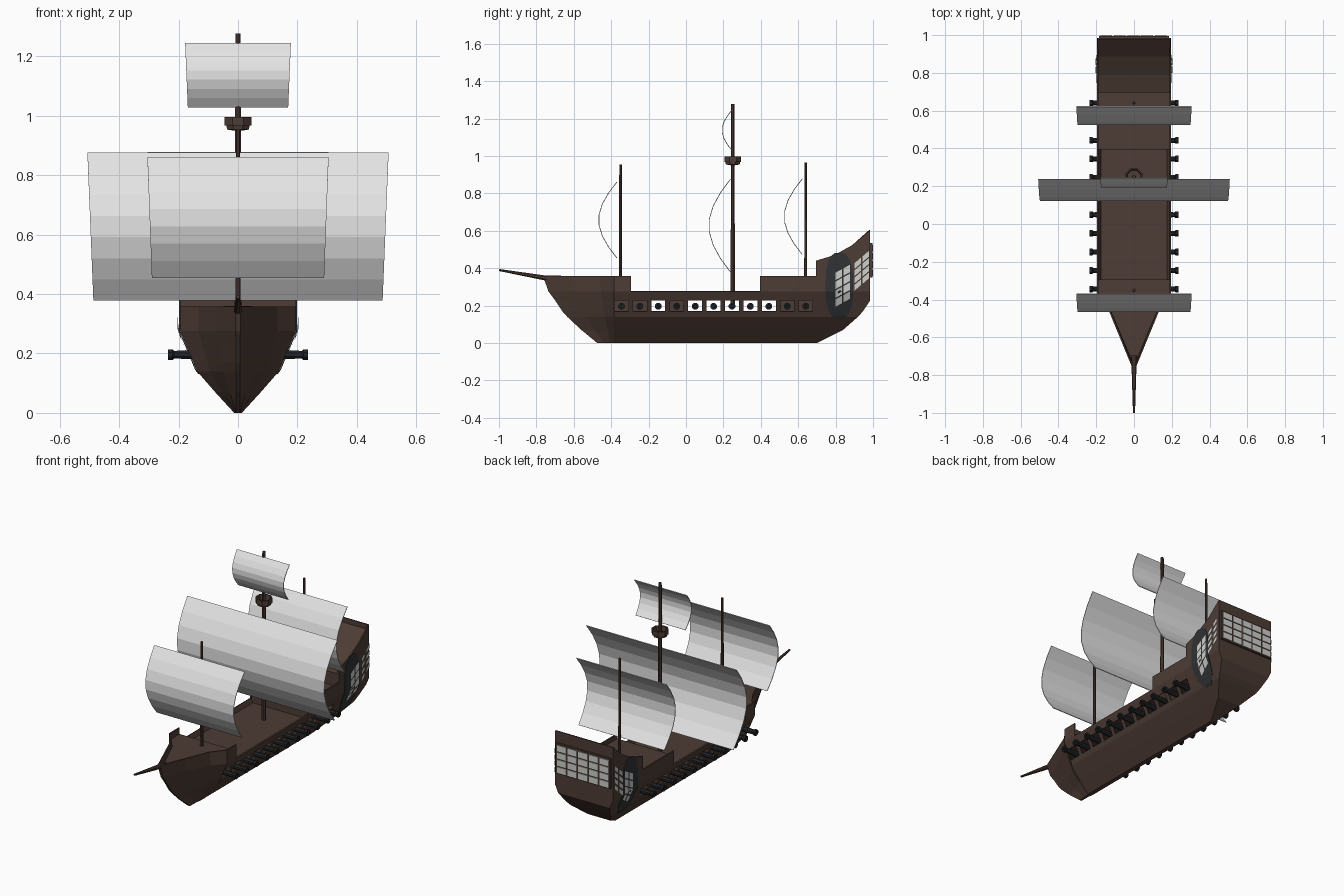
import bpy, bmesh, math
from mathutils import Vector, Matrix

if "Cube" in bpy.data.objects:
    bpy.data.objects.remove(bpy.data.objects["Cube"])


def material(name, rgb):
    m = bpy.data.materials.new(name)
    m.diffuse_color = (*rgb, 1)
    m.use_nodes = True
    m.node_tree.nodes["Principled BSDF"].inputs["Base Color"].default_value = m.diffuse_color
    return m


WOOD = material("dark wood", (0.075, 0.045, 0.035))
SAIL = material("sail cloth", (0.78, 0.78, 0.78))
IRON = material("black iron", (0.016, 0.018, 0.021))
SLATE = material("slate gallery", (0.03, 0.032, 0.034))
PANE = material("window pane", (0.62, 0.62, 0.60))


def finish(name, bm, mat, thickness=0, offset=-1):
    bmesh.ops.remove_doubles(bm, verts=bm.verts, dist=1e-5)
    bmesh.ops.recalc_face_normals(bm, faces=bm.faces)
    me = bpy.data.meshes.new(name)
    bm.to_mesh(me)
    bm.free()
    me.materials.append(mat)
    ob = bpy.data.objects.new(name, me)
    bpy.context.collection.objects.link(ob)
    if thickness:
        mod = ob.modifiers.new("thickness", "SOLIDIFY")
        mod.thickness, mod.offset = thickness, offset
    return ob


def quad(bm, *pts):
    bm.faces.new([bm.verts.new(p) for p in pts])


def box(bm, lo, hi):
    size = [b - a for a, b in zip(lo, hi)]
    mid = [(a + b) / 2 for a, b in zip(lo, hi)]
    bmesh.ops.create_cube(bm, size=1, matrix=Matrix.Translation(mid) @ Matrix.Diagonal((*size, 1)))


def lathe(bm, profile, start, axis, n=8):
    """Revolve (distance, radius) pairs around an axis from a start point."""
    rot = Vector((0, 0, 1)).rotation_difference(Vector(axis).normalized())
    rings = []
    for d, r in profile:
        rings.append([bm.verts.new(Vector(start) + rot @ Vector((
            r * math.cos(math.tau * (k + .5) / n), r * math.sin(math.tau * (k + .5) / n), d)))
            for k in range(n)])
    for a, b in zip(rings, rings[1:]):
        for k in range(n):
            bm.faces.new((a[k], a[(k + 1) % n], b[(k + 1) % n], b[k]))
    bm.faces.new(rings[0])
    bm.faces.new(rings[-1])


# Hull lines: height, half width, stem y, stern y
LEVELS = [(0, .013, -.475, .70), (.07, .077, -.56, .84), (.14, .138, -.635, .92),
          (.168, .150, -.66, .945), (.228, .175, -.70, .985), (.275, .195, -.735, .985),
          (.358, .195, -.765, .985), (.44, .195, -.765, .985)]
PORTS = [-.345 + .0985 * i for i in range(11)]
SHOULDER, POOP = -.385, .695


def half_width(z):
    for (z0, w0, *_), (z1, w1, *_) in zip(LEVELS, LEVELS[1:]):
        if z <= z1:
            return w0 + (w1 - w0) * (z - z0) / (z1 - z0)
    return .195


# Columns: ("bow", t, width factor), ("mid", y), ("stern", t, rail height)
cols = [("bow", 1, .04), ("bow", .6, .36), ("bow", .2, .68), ("mid", SHOULDER)]
mids = sorted([p + s * .037 for p in PORTS for s in (-1, 1)] + [-.295, .395, POOP])
cols += [("mid", y) for y in mids]
cols += [("stern", 1 / 3, .469), ("stern", 2 / 3, .523), ("stern", 1, .603)]


def hull_point(level, col, side):
    z, w, stem, stern = LEVELS[level]
    if col[0] == "bow":
        return (side * max(w * col[2], .007), SHOULDER + (stem - SHOULDER) * col[1], z)
    if col[0] == "mid":
        return (side * w, col[1], z)
    return (side * w, POOP + (stern - POOP) * col[1], col[2] if level == 7 else z)


bm = bmesh.new()
last = len(cols) - 1
for lv in range(7):
    for side in (-1, 1):
        for c in range(last):
            a, b = (hull_point(5, cols[k], 1)[1] for k in (c, c + 1))
            mid = (a + b) / 2
            if lv == 3 and any(abs(mid - p) < .005 for p in PORTS):
                continue                      # gun port opening
            if lv == 5 and -.295 < mid < .395:
                continue                      # low waist
            if lv == 6 and mid < POOP:
                continue                      # poop only
            quad(bm, hull_point(lv, cols[c], side), hull_point(lv, cols[c + 1], side),
                 hull_point(lv + 1, cols[c + 1], side), hull_point(lv + 1, cols[c], side))
    # stem and transom
    for c in ((0, last) if lv < 6 else (last,)):
        quad(bm, hull_point(lv, cols[c], -1), hull_point(lv, cols[c], 1),
             hull_point(lv + 1, cols[c], 1), hull_point(lv + 1, cols[c], -1))
for c in range(last):                         # keel
    quad(bm, hull_point(0, cols[c], -1), hull_point(0, cols[c], 1),
         hull_point(0, cols[c + 1], 1), hull_point(0, cols[c + 1], -1))
finish("hull", bm, WOOD, .008)

# Stepped deck: y, z, half width
deck = [(-.74, .32, .004), (-.6, .32, .066), (-.458, .32, .128), (-.385, .32, .19),
        (-.295, .32, .19), (-.295, .25, .182), (.395, .25, .182), (.395, .33, .19),
        (.695, .33, .19), (.695, .41, .19), (.79, .44, .19), (.888, .495, .19), (.98, .575, .19)]
bm = bmesh.new()
for (y0, z0, w0), (y1, z1, w1) in zip(deck, deck[1:]):
    quad(bm, (-w0, y0, z0), (w0, y0, z0), (w1, y1, z1), (-w1, y1, z1))
finish("deck", bm, WOOD)

# Inner bulkheads behind some of the gun ports
bm = bmesh.new()
for i in (0, 1, 3, 9, 10):
    box(bm, (-.01, PORTS[i] - .04, .1), (.01, PORTS[i] + .04, .25))
finish("bulkheads", bm, WOOD)

# Bowsprit
bm = bmesh.new()
d = Vector((0, -.30, .052))
lathe(bm, [(0, .016), (d.length, .006)], (0, -.699, .338), d)
finish("bowsprit", bm, WOOD)

# Masts
for name, y, z0, z1, r in (("fore_mast", -.35, .3, .955, .010),
                           ("main_mast", .25, .2, 1.277, .013),
                           ("mizzen_mast", .64, .3, .965, .009)):
    bm = bmesh.new()
    lathe(bm, [(0, r), (z1 - z0, r * .72)], (0, y, z0), (0, 0, 1))
    finish(name, bm, WOOD)

# Crow's nest
bm = bmesh.new()
lathe(bm, [(0, .012), (.004, .040), (.018, .042), (.018, .049), (.046, .049),
           (.046, .041), (.016, .036), (.016, .008)], (0, .25, .95), (0, 0, 1))
finish("crows_nest", bm, WOOD)

# Sails: edge y, belly depth, top z, bottom z, top and bottom half width
for name, y, depth, zt, zb, wt, wb in (
        ("fore_sail", -.37, .097, .86, .455, .305, .29),
        ("main_sail", .237, .115, .875, .38, .507, .487),
        ("mizzen_sail", .622, .097, .878, .472, .305, .29),
        ("top_sail", .245, .052, 1.245, 1.03, .178, .169)):
    bm = bmesh.new()
    N = 7
    rows = []
    for k in range(N + 1):
        t = k / N
        rows.append((wt + (wb - wt) * t, y - depth * math.sin(math.pi * t) ** .95,
                     zt + (zb - zt) * t))
    for (w0, y0, z0), (w1, y1, z1) in zip(rows, rows[1:]):
        for s in (-1, 1):
            quad(bm, (0, y0, z0), (s * w0, y0, z0), (s * w1, y1, z1), (0, y1, z1))
    finish(name, bm, SAIL, .004, 0)

# Cannons
bm = bmesh.new()
for y in PORTS:
    for s in (-1, 1):
        lathe(bm, [(0, .012), (0.01, .017), (.095, .014), (.1, .019), (.115, .019),
                   (.115, .009), (.09, .008)], (s * .12, y, .196), (s, 0, 0))
finish("cannons", bm, IRON)

# Oval side galleries following the hull side
bm = bmesh.new()
zs = [.13, .145, .18, .225, .275, .33, .39, .44, .47, .482]


def oval(z):
    return .07 * max(0, 1 - abs((z - .306) / .18) ** 3) ** .5 + .004


for s in (-1, 1):
    for z0, z1 in zip(zs, zs[1:]):
        x0, x1 = s * (half_width(z0) + .004), s * (half_width(z1) + .004)
        quad(bm, (x0, .82 - oval(z0), z0), (x0, .82 + oval(z0), z0),
             (x1, .82 + oval(z1), z1), (x1, .82 - oval(z1), z1))
finish("side_galleries", bm, SLATE, .003)

# Slanted side windows: start y, top z, bottom z, slope
bm = bmesh.new()
for s in (-1, 1):
    for y, zt, zb, slope in ((.80, .38, .19, .55), (.90, .43, .275, .85)):
        rows = 4
        h = (zt - zb) / rows
        for c in range(2):
            for r in range(rows):
                y0 = y + c * .043
                y1 = y0 + .035
                za = zb + r * h + .004
                pts = [(y0, za), (y1, za), (y1, za + h - .008), (y0, za + h - .008)]
                pts = [(py, pz + slope * (py - y)) for py, pz in pts]
                quad(bm, *[(s * (half_width(pz) + .008), py, pz) for py, pz in pts])
finish("side_windows", bm, PANE)

# Stern window frame and panes
bm = bmesh.new()
box(bm, (-.185, .98, .35), (.185, .996, .535))
finish("stern_frame", bm, WOOD)
bm = bmesh.new()
for c in range(5):
    for r in range(4):
        x, z = -.178 + c * .072, .357 + r * .044
        box(bm, (x, .99, z), (x + .062, 1.0, z + .036))
finish("stern_windows", bm, PANE)
